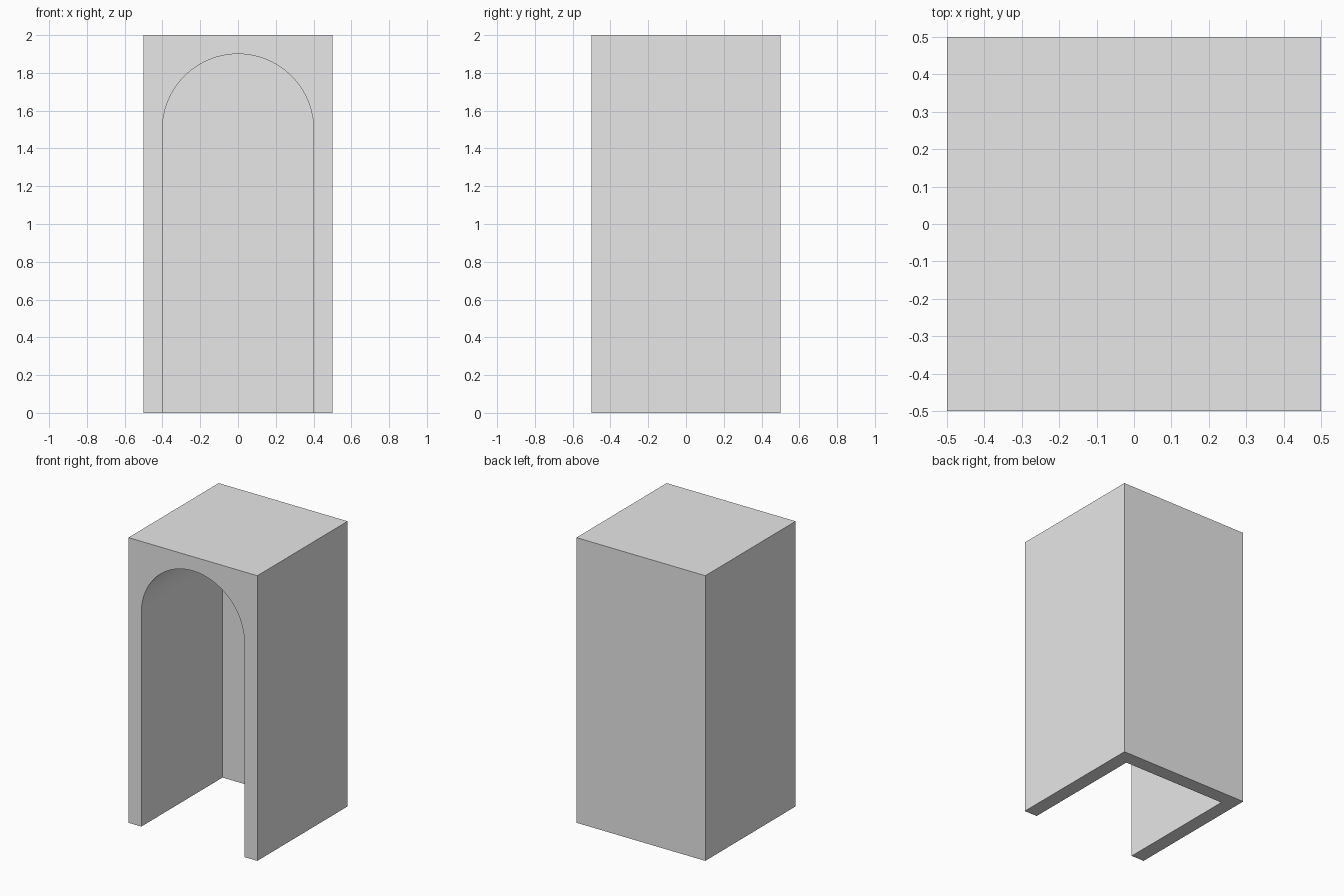
import bpy
import math

old = bpy.data.objects.get("Cube")
if old:
    bpy.data.objects.remove(old, do_unlink=True)

WIDTH, HEIGHT, WALL = 1.0, 2.0, 0.1
HALF = WIDTH / 2
RADIUS = HALF - WALL
SPRING = HEIGHT - WALL - RADIUS
SEGMENTS = 48

grey = bpy.data.materials.new("light_grey")
grey.use_nodes = True
colour = (0.8, 0.8, 0.8, 1)
grey.diffuse_color = colour
grey.node_tree.nodes["Principled BSDF"].inputs["Base Color"].default_value = colour

# Arched opening profile, from the left foot over the crown to the right foot
arch = [(RADIUS, 0)]
for i in range(SEGMENTS + 1):
    a = math.pi * i / SEGMENTS
    arch.append((RADIUS * math.cos(a), SPRING + RADIUS * math.sin(a)))
arch.append((-RADIUS, 0))
n = len(arch)

# Outer block corners on the front and back
block = [(HALF, 0), (HALF, HEIGHT), (-HALF, HEIGHT), (-HALF, 0)]

verts = [(x, -HALF, z) for x, z in arch]
verts += [(x, HALF - WALL, z) for x, z in arch]
verts += [(x, -HALF, z) for x, z in block]
verts += [(x, HALF, z) for x, z in block]
inner, front, back = n, 2 * n, 2 * n + 4

# Vault lining and the recessed back wall
faces = [(i, i + 1, inner + i + 1, inner + i) for i in range(n - 1)]
faces.append(tuple(range(2 * n - 1, n - 1, -1)))

# Front frame, split at the crown
crown = n // 2
verts.append((0, -HALF, HEIGHT))
top_mid = len(verts) - 1
faces.append((front, front + 1, top_mid, *range(crown, -1, -1)))
faces.append((top_mid, front + 2, front + 3, *range(n - 1, crown - 1, -1)))

# Outer sides, roof, back and the foot of each wall
faces += [
    (front, back, back + 1, front + 1),
    (front + 2, back + 2, back + 3, front + 3),
    (top_mid, front + 1, back + 1, back + 2, front + 2),
    (back, back + 3, back + 2, back + 1),
    (front, 0, inner, back),
    (inner, inner + n - 1, back + 3, back),
    (n - 1, front + 3, back + 3, inner + n - 1),
]

mesh = bpy.data.meshes.new("arched_niche")
mesh.from_pydata(verts, [], faces)
mesh.materials.append(grey)
mesh.validate()
niche = bpy.data.objects.new("arched_niche", mesh)
bpy.context.collection.objects.link(niche)

# Consistent normals, smooth vault with crisp edges
bpy.ops.object.select_all(action="DESELECT")
niche.select_set(True)
bpy.context.view_layer.objects.active = niche
bpy.ops.object.mode_set(mode="EDIT")
bpy.ops.mesh.select_all(action="SELECT")
bpy.ops.mesh.normals_make_consistent(inside=False)
bpy.ops.object.mode_set(mode="OBJECT")
bpy.ops.object.shade_smooth_by_angle(angle=math.radians(30))
